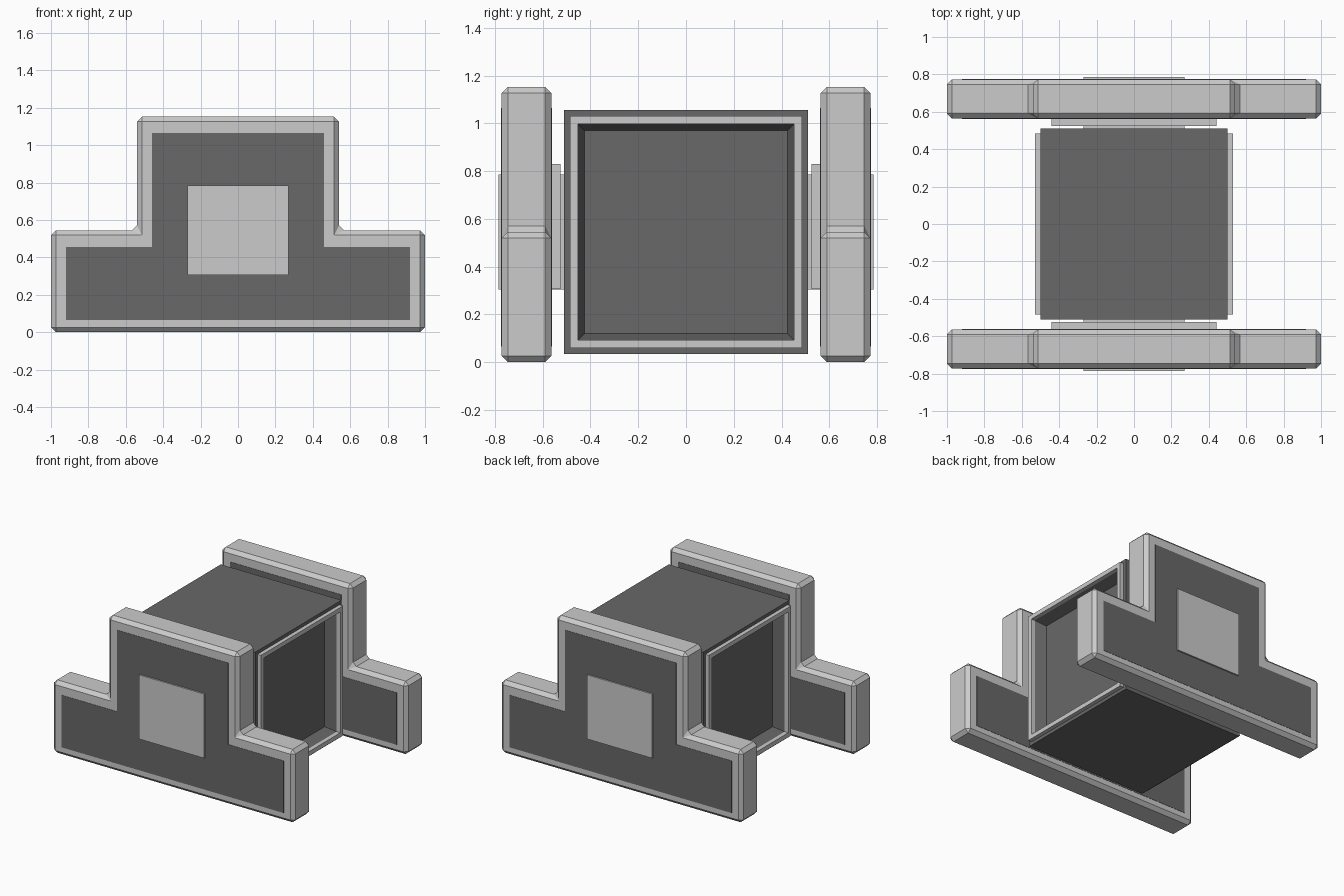
import bpy, bmesh

if "Cube" in bpy.data.objects:
    bpy.data.objects.remove(bpy.data.objects["Cube"])

dark = bpy.data.materials.new("dark_panel")
dark.diffuse_color = (0.14, 0.14, 0.14, 1)
dark.use_nodes = True
dark.node_tree.nodes["Principled BSDF"].inputs["Base Color"].default_value = dark.diffuse_color


def finish(name, bm, mat=None):
    bmesh.ops.recalc_face_normals(bm, faces=bm.faces)
    me = bpy.data.meshes.new(name)
    bm.to_mesh(me)
    bm.free()
    ob = bpy.data.objects.new(name, me)
    bpy.context.collection.objects.link(ob)
    if mat:
        me.materials.append(mat)
    return ob


def box(name, lo, hi, mat=None):
    bm = bmesh.new()
    bmesh.ops.create_cube(bm, size=1)
    for v in bm.verts:
        v.co = [(a + b) / 2 + c * (b - a) for a, b, c in zip(lo, hi, v.co)]
    return finish(name, bm, mat)


def stepped_slab(name, wide, low, mid, narrow, high, y0, y1, mat=None):
    """Inverted-T outline in the xz plane, extruded along y."""
    half = [(wide, low), (wide, mid), (narrow, mid), (narrow, high)]
    pts = half + [(-x, z) for x, z in reversed(half)]
    bm = bmesh.new()
    face = bm.faces.new([bm.verts.new((x, y0, z)) for x, z in pts])
    ext = bmesh.ops.extrude_face_region(bm, geom=[face])["geom"]
    for v in ext:
        if isinstance(v, bmesh.types.BMVert):
            v.co.y = y1
    return finish(name, bm, mat)


def nested_rings(name, loops, mat=None, cap=False):
    """Skin of square loops (x, half width, bottom, top)."""
    bm = bmesh.new()
    rings = [[bm.verts.new((x, sy * w, z)) for sy, z in
              ((-1, b), (1, b), (1, t), (-1, t))] for x, w, b, t in loops]
    pairs = list(zip(rings, rings[1:]))
    if not cap:
        pairs.append((rings[-1], rings[0]))
    for a, b in pairs:
        for i in range(4):
            j = (i + 1) % 4
            bm.faces.new((a[i], a[j], b[j], b[i]))
    if cap:
        bm.faces.new(rings[0])
        bm.faces.new(rings[-1])
    return finish(name, bm, mat)


# Central box with a tapered recess in each end
nested_rings("hull", [
    (-0.42, 0.425, 0.125, 0.975), (-0.50, 0.452, 0.098, 1.002),
    (-0.50, 0.51, 0.04, 1.06), (0.50, 0.51, 0.04, 1.06),
    (0.50, 0.452, 0.098, 1.002), (0.42, 0.425, 0.125, 0.975)], dark, cap=True)

for s, end in ((-1, "left"), (1, "right")):
    # Raised rim around each open end
    nested_rings(end + "_rim", [
        (s * 0.495, 0.485, 0.065, 1.035), (s * 0.53, 0.485, 0.065, 1.035),
        (s * 0.53, 0.452, 0.098, 1.002), (s * 0.495, 0.452, 0.098, 1.002)])

for s, side in ((-1, "front"), (1, "back")):
    # Chamfered stepped side wing
    wing = stepped_slab(side + "_wing", 1.0, 0.005, 0.55, 0.54, 1.157,
                        s * 0.564, s * 0.772)
    bev = wing.modifiers.new("chamfer", 'BEVEL')
    bev.width = 0.026
    bev.segments = 1
    # Dark panels on both wing faces
    for label, a, b in (("outer", 0.765, 0.774), ("inner", 0.562, 0.57)):
        stepped_slab(f"{side}_{label}_panel", 0.92, 0.07, 0.46, 0.46, 1.07,
                     s * a, s * b, dark)
    # Hub through the wing and mounting plate against its inner face
    ya, yb = sorted((s * 0.505, s * 0.785))
    box(side + "_hub", (-0.27, ya, 0.31), (0.27, yb, 0.79))
    ya, yb = sorted((s * 0.525, s * 0.568))
    box(side + "_mount_plate", (-0.44, ya, 0.312), (0.44, yb, 0.835))

# Rest exactly on the ground
for ob in bpy.data.objects:
    ob.location.z = -0.005
